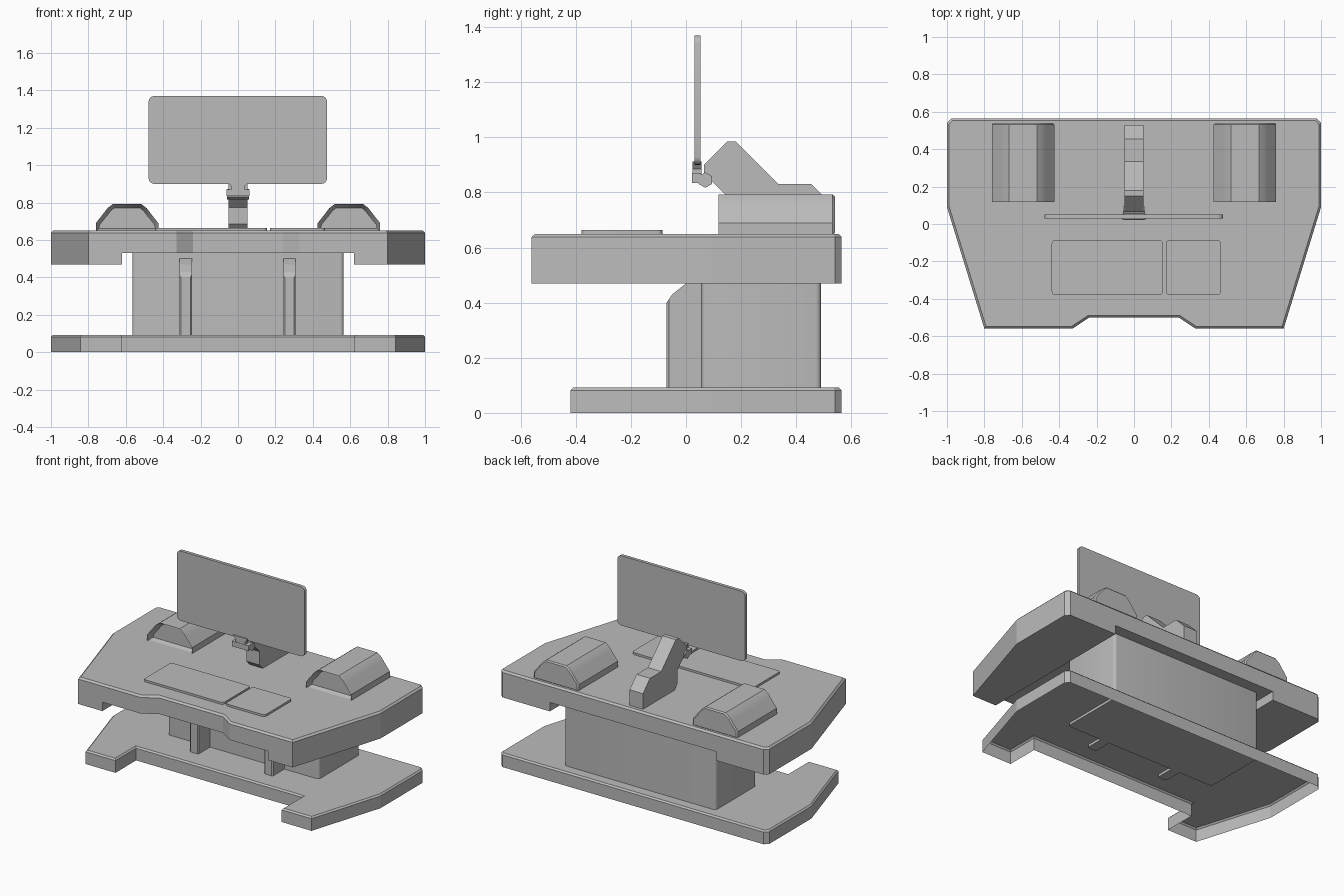
import bpy, bmesh, math
from mathutils import Vector

if "Cube" in bpy.data.objects:
    bpy.data.objects.remove(bpy.data.objects["Cube"])

grey = bpy.data.materials.new("plain_grey")
grey.use_nodes = True
COLOUR = (0.5, 0.5, 0.5, 1)
grey.diffuse_color = COLOUR
grey.node_tree.nodes["Principled BSDF"].inputs["Base Color"].default_value = COLOUR

# Where profile coordinates (a, b) and extrusion depth d go, per axis
PLACE = {
    "z": lambda a, b, d: (a, b, d),
    "y": lambda a, b, d: (a, d, b),
    "x": lambda a, b, d: (d, a, b),
}


def finish(bm, name, smooth=None):
    bmesh.ops.recalc_face_normals(bm, faces=bm.faces)
    mesh = bpy.data.meshes.new(name)
    bm.to_mesh(mesh)
    bm.free()
    mesh.materials.append(grey)
    obj = bpy.data.objects.new(name, mesh)
    bpy.context.collection.objects.link(obj)
    if smooth:
        bpy.ops.object.select_all(action="DESELECT")
        obj.select_set(True)
        bpy.context.view_layer.objects.active = obj
        bpy.ops.object.shade_smooth_by_angle(angle=math.radians(smooth))
    return obj


def prism(outline, axis, low, high):
    """Extrude a closed 2D outline along an axis into a new bmesh."""
    bm = bmesh.new()
    ends = [[bm.verts.new(PLACE[axis](a, b, d)) for a, b in outline] for d in (low, high)]
    for ring in ends:
        bm.faces.new(ring)
    for i in range(len(outline)):
        j = (i + 1) % len(outline)
        bm.faces.new((ends[0][i], ends[0][j], ends[1][j], ends[1][i]))
    bmesh.ops.recalc_face_normals(bm, faces=bm.faces)
    return bm


def mirrored(half):
    """Complete a +x half outline with its reflection."""
    return half + [(-a, b) for a, b in reversed(half)]


def rectangle(a0, a1, b0, b1):
    return [(a0, b0), (a1, b0), (a1, b1), (a0, b1)]


def cap(bm, direction):
    """The face that looks along a direction."""
    return max(bm.faces, key=lambda f: f.normal.dot(Vector(direction)))


def bevel(bm, edges, width, segments=1):
    bmesh.ops.bevel(bm, geom=list(set(edges)), offset=width, segments=segments,
                    profile=0.5, affect="EDGES")
    bm.normal_update()


def edges_along(bm, axis):
    i = "xyz".index(axis)
    return [e for e in bm.edges
            if abs((e.verts[0].co - e.verts[1].co).normalized()[i]) > 0.99]


def rounded_plate(name, outline, axis, low, high, radius):
    bm = prism(outline, axis, low, high)
    bevel(bm, edges_along(bm, axis), radius, 4)
    return finish(bm, name, 30)


# Desk top with a shallow channel along its underside
bm = prism(mirrored([(0.24, -0.5), (0.33, -0.56), (0.8, -0.56), (1, 0.09),
                     (1, 0.54), (0.975, 0.565)]), "z", 0.47, 0.65)
bevel(bm, cap(bm, (0, 0, 1)).edges, 0.012)
desk = finish(bm, "desk_top")
cutter = finish(prism(rectangle(-0.62, 0.62, -1, 1), "z", 0.3, 0.53), "channel_cutter")
cutter.hide_render = True
mod = desk.modifiers.new("channel", "BOOLEAN")
mod.object = cutter
mod.operation = "DIFFERENCE"
mod.solver = "EXACT"
bpy.context.view_layer.objects.active = desk
bpy.ops.object.modifier_apply(modifier=mod.name)
bpy.data.objects.remove(cutter)

# Floor base, open underneath, with a wide notch at the front
bm = prism(mirrored([(0.62, -0.2), (0.62, -0.42), (0.843, -0.42), (1, 0.09),
                     (1, 0.54), (0.975, 0.565)]), "z", 0, 0.092)
bevel(bm, cap(bm, (0, 0, 1)).edges, 0.01)
bmesh.ops.delete(bm, geom=[cap(bm, (0, 0, -1))], context="FACES_ONLY")
finish(bm, "floor_base")

# Pedestal and its two front ribs
rounded_plate("pedestal", rectangle(-0.565, 0.565, 0.055, 0.49), "z", 0.075, 0.54, 0.02)
for side, x in (("right", -0.28), ("left", 0.275)):
    bm = prism([(-0.07, 0.075), (0.07, 0.075), (0.07, 0.51), (0.0, 0.47),
                (-0.05, 0.43), (-0.07, 0.4)], "x", x - 0.033, x + 0.033)
    front = [e for e in cap(bm, (0, -1, 0)).edges if e in edges_along(bm, "z")]
    bevel(bm, front, 0.008)
    finish(bm, side + "_rib")

# Hooded pods with a recessed front
for side, x in (("right", -0.593), ("left", 0.593)):
    arch = mirrored([(0.167, 0.645), (0.167, 0.69), (0.12, 0.75), (0.105, 0.77), (0.075, 0.793)])
    bm = prism([(x + a, b) for a, b in arch], "y", 0.118, 0.54)
    bevel(bm, [e for e in cap(bm, (0, 1, 0)).edges], 0.008)
    front = cap(bm, (0, -1, 0))
    bmesh.ops.inset_region(bm, faces=[front], thickness=0.022)
    bmesh.ops.translate(bm, verts=front.verts, vec=(0, 0.04, 0))
    finish(bm, side + "_pod", 35)

# Keyboard and pad lying on the desk
rounded_plate("keyboard", rectangle(-0.44, 0.155, -0.38, -0.085), "z", 0.645, 0.664, 0.02)
rounded_plate("touch_pad", rectangle(0.17, 0.465, -0.38, -0.085), "z", 0.645, 0.664, 0.02)

# Screen
rounded_plate("screen", rectangle(-0.478, 0.476, 0.9, 1.37), "y", 0.03, 0.052, 0.03)

# Angled support arm
finish(prism([(0.065, 0.87), (0.16, 0.775), (0.16, 0.685), (0.195, 0.648), (0.53, 0.648),
              (0.53, 0.755), (0.455, 0.83), (0.335, 0.83), (0.18, 0.985),
              (0.15, 0.985), (0.065, 0.9)], "x", -0.05, 0.05), "support_arm")

# Hinge knuckle, clamp and screen neck
knuckle = [(0.07 + 0.028 * math.sin(i * math.pi / 3), 0.845 + 0.028 * math.cos(i * math.pi / 3))
           for i in range(6)]
finish(prism(knuckle, "x", -0.06, 0.06), "hinge_knuckle")
finish(prism(rectangle(-0.062, 0.062, 0.835, 0.87), "y", 0.022, 0.055), "hinge_clamp")
finish(prism(mirrored([(0.035, 0.86), (0.035, 0.885), (0.055, 0.912)]), "y", 0.024, 0.056),
       "screen_neck")
